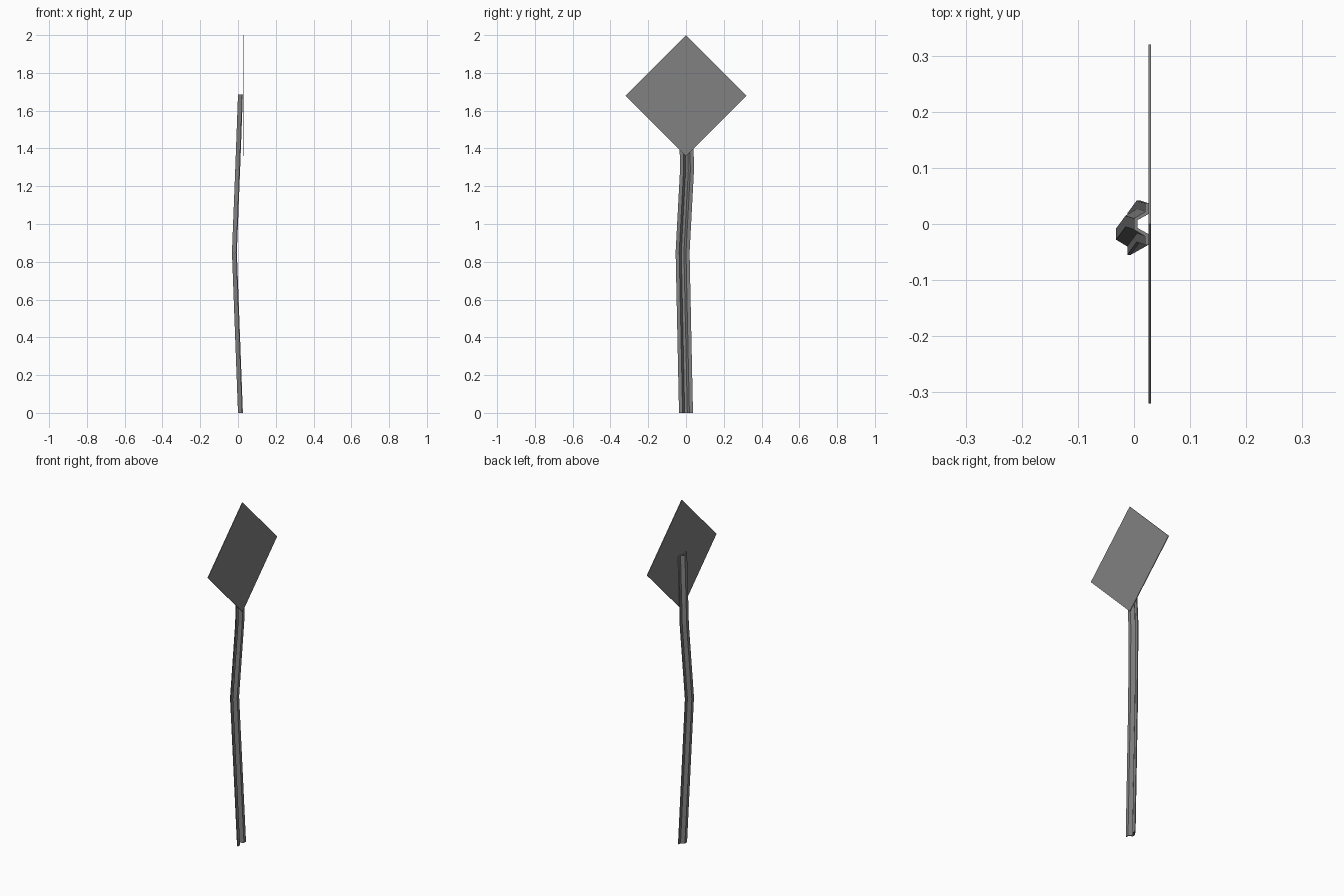
import bpy, bmesh, math

cube = bpy.data.objects.get("Cube")
if cube:
    bpy.data.objects.remove(cube, do_unlink=True)


def make_material(name, rgb):
    mat = bpy.data.materials.new(name)
    mat.use_nodes = True
    mat.diffuse_color = (*rgb, 1)
    mat.node_tree.nodes["Principled BSDF"].inputs["Base Color"].default_value = (*rgb, 1)
    return mat


def add_object(name, bm, mat):
    bmesh.ops.recalc_face_normals(bm, faces=bm.faces)
    mesh = bpy.data.meshes.new(name)
    bm.to_mesh(mesh)
    bm.free()
    mesh.materials.append(mat)
    obj = bpy.data.objects.new(name, mesh)
    bpy.context.collection.objects.link(obj)
    return obj


grey = make_material("metal_grey", (0.22, 0.22, 0.22))

# Bent post: hat-shaped channel swept through a few offset rings
half_outer = [(0.0, 0.010), (0.020, 0.022), (0.020, 0.037)]
half_inner = [(0.026, 0.037), (0.026, 0.018), (0.006, 0.007)]
half = half_outer + half_inner
profile = half + [(x, -y) for x, y in reversed(half)]
path = [(0, 0, 0), (-0.032, -0.018, 0.85), (-0.015, 0.005, 1.28), (0, 0, 1.685)]

bm = bmesh.new()
rings = [[bm.verts.new((x + px, y + py, z)) for x, y in profile] for px, py, z in path]
count = len(profile)
for low, high in zip(rings, rings[1:]):
    for i in range(count):
        j = (i + 1) % count
        bm.faces.new((low[i], low[j], high[j], high[i]))
# End caps, one quad per wall of the channel
for ring in (rings[0], rings[-1]):
    for i in (0, 1):
        bm.faces.new((ring[i], ring[i + 1], ring[4 - i], ring[5 - i]))
        bm.faces.new([ring[count - 1 - k] for k in (i, i + 1, 4 - i, 5 - i)])
    bm.faces.new((ring[0], ring[5], ring[6], ring[11]))
add_object("bent_post", bm, grey)

# Diamond sign plate
bm = bmesh.new()
bmesh.ops.create_cube(bm, size=1)
side = 0.32 * math.sqrt(2)
bmesh.ops.scale(bm, vec=(0.004, side, side), verts=bm.verts)
plate = add_object("sign_plate", bm, grey)
plate.rotation_euler.x = math.radians(45)
plate.location = (0.028, 0, 1.68)
